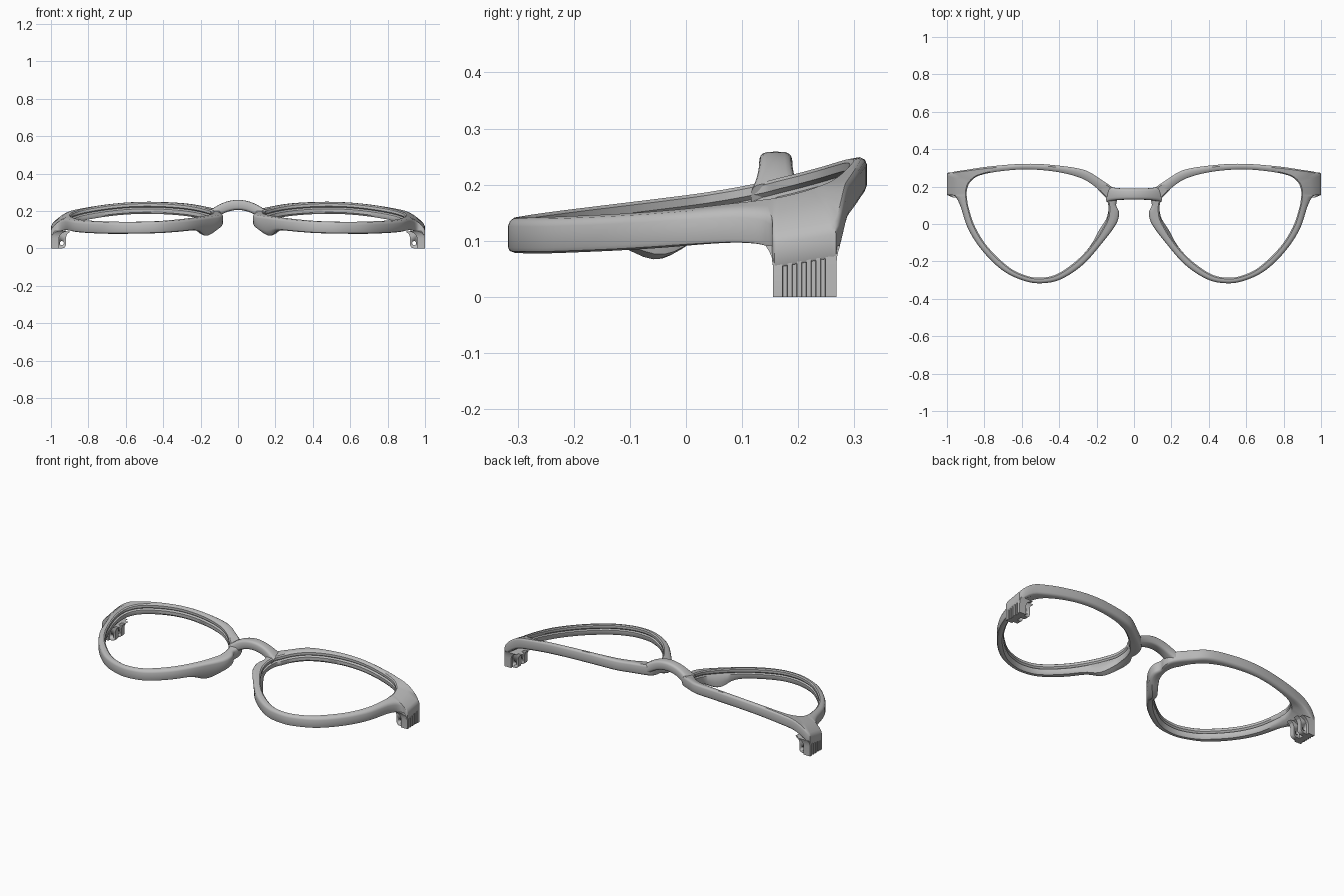
import bpy, bmesh, math
from mathutils import Vector, Matrix

if "Cube" in bpy.data.objects:
    bpy.data.objects.remove(bpy.data.objects["Cube"])

grey = bpy.data.materials.new("frame grey")
grey.use_nodes = True
COL = (0.5, 0.5, 0.5, 1)
grey.diffuse_color = COL
grey.node_tree.nodes["Principled BSDF"].inputs["Base Color"].default_value = COL


def make(name, bm, angle=35, mirror=True, cutter=None):
    """Turn a bmesh into a shaded object, optionally cut and mirrored in x."""
    bmesh.ops.recalc_face_normals(bm, faces=bm.faces)
    mesh = bpy.data.meshes.new(name)
    bm.to_mesh(mesh)
    bm.free()
    ob = bpy.data.objects.new(name, mesh)
    bpy.context.collection.objects.link(ob)
    mesh.materials.append(grey)
    if cutter:
        cut = ob.modifiers.new("hole", "BOOLEAN")
        cut.object = cutter
        cut.solver = "EXACT"
    if mirror:
        ob.modifiers.new("mirror", "MIRROR")
    bpy.ops.object.select_all(action="DESELECT")
    ob.select_set(True)
    bpy.context.view_layer.objects.active = ob
    bpy.ops.object.shade_smooth_by_angle(angle=math.radians(angle))
    return ob


def loft(bm, rings, closed=False):
    """Skin rings of equal length; cap the ends unless the loop is closed."""
    vr = [[bm.verts.new(p) for p in r] for r in rings]
    n = len(vr[0])
    pairs = list(zip(vr, vr[1:])) + ([(vr[-1], vr[0])] if closed else [])
    for a, b in pairs:
        for i in range(n):
            j = (i + 1) % n
            bm.faces.new((a[i], a[j], b[j], b[i]))
    if not closed:
        bm.faces.new(vr[0])
        bm.faces.new(vr[-1])


def spline(points, steps):
    """Closed Catmull-Rom curve through the points."""
    pts = [Vector(p) for p in points]
    out, n = [], len(pts)
    for i in range(n):
        a, b, c, d = (pts[(i + k) % n] for k in (-1, 0, 1, 2))
        for s in range(steps):
            t = s / steps
            p = 0.5 * (2 * b + (c - a) * t + (2 * a - 5 * b + 4 * c - d) * t * t
                       + (3 * b - a - 3 * c + d) * t ** 3)
            p.x = min(p.x, 1.0)
            out.append(p)
    return out


def front_z(x, y):
    """Height of the curved, tilted front surface."""
    k = 0.15 if x < 0.45 else 0.22
    end = max(0, x - 0.88)
    return 0.195 - k * (x - 0.45) ** 2 - 3.5 * end * end + 0.175 * y


# Rim outline, as outer x, y and inner x, y
OUTLINE = [
    (.105, .185, .175, .165), (.18, .24, .215, .205), (.27, .29, .29, .248),
    (.43, .315, .42, .28), (.58, .322, .58, .292), (.75, .31, .73, .28),
    (.88, .292, .83, .258), (1, .267, .875, .225), (1, .21, .89, .195),
    (1, .158, .895, .165), (.96, .15, .893, .14), (.93, .1, .885, .09),
    (.885, -.03, .85, -.015), (.805, -.15, .78, -.125), (.7, -.25, .67, -.23),
    (.59, -.303, .58, -.275), (.495, -.317, .5, -.287), (.39, -.295, .41, -.267),
    (.27, -.215, .3, -.19), (.165, -.095, .21, -.09), (.095, 0, .15, .01),
    (.08, .06, .137, .06), (.095, .1, .137, .1), (.09, .14, .15, .14)]
outer = spline([p[:2] for p in OUTLINE], 6)
inner = spline([p[2:] for p in OUTLINE], 6)

# Rim cross-section: side (0 outer, 1 inner), inset, depth; has a lens groove
SECTION = [(0, 0, .05), (0, 0, .012), (0, .003, .005), (0, .01, 0), (.5, 0, 0),
           (1, -.007, 0), (1, 0, .006), (1, 0, .02), (1, -.008, .027),
           (1, 0, .034), (1, 0, .052), (1, -.008, .062), (.5, 0, .062),
           (0, .012, .062), (0, .003, .057)]
rings = []
for o, i in zip(outer, inner):
    across = (i - o).normalized()
    ring = []
    for side, inset, depth in SECTION:
        p = o.lerp(i, side) + across * inset
        # Nose pad: the nasal side swells backwards
        pad = math.exp(-((p.x - .14) / .09) ** 2 - ((p.y + .05) / .075) ** 2)
        back = max(0, depth - .034) / .028
        z = front_z(p.x, p.y) - depth - .043 * pad * back
        ring.append((p.x + .025 * pad * back, p.y, z))
    rings.append(ring)
bm = bmesh.new()
loft(bm, rings, closed=True)
make("lens_rims", bm, 40)

# Arched bridge, a rounded section swept over the nose
bm = bmesh.new()
rings = []
for s in range(-12, 13):
    x = s / 12 * .14
    f = abs(s) / 12
    mid = .232 - .055 * f ** 2
    wide = .03 + .014 * f ** 4
    tilt = Vector((.11 * x / .14 * .5, 0, .14)).normalized()
    ring = []
    for a in range(20):
        t = a / 20 * math.tau
        c, d = math.cos(t), math.sin(t)
        y = .16 + wide * math.copysign(abs(c) ** .55, c)
        h = .027 * math.copysign(abs(d) ** .55, d)
        ring.append((x + tilt.x * h, y, mid + tilt.z * h))
    rings.append(ring)
loft(bm, rings)
make("bridge", bm, 45, mirror=False)

# Hinge block: grooved outer face, flaring into the rim at the top
bm = bmesh.new()
grooves = [.172 + .017 * k for k in range(5)]
rings = []
for z, x_in, flare in ((0, .958, 0), (.055, .958, 0), (.07, .952, .002),
                       (.082, .94, .007), (.092, .915, .014)):
    low, high = .155 - flare, .268 + flare * .5
    ring = [(x_in, high, z), (x_in, low, z), (1 - flare * 2.5, low, z)]
    for y in grooves:
        ring += [(1, y, z), (.993, y + .001, z), (.993, y + .008, z), (1, y + .009, z)]
    ring.append((1 - flare * .5, high, z))
    rings.append(ring)
loft(bm, rings)
make("hinge_blocks", bm, 30)

# Pin hole cutter
bm = bmesh.new()
bmesh.ops.create_cone(bm, cap_ends=True, segments=20, radius1=.011, radius2=.011,
                      depth=.3, matrix=Matrix.Translation((.942, .21, .028))
                      @ Matrix.Rotation(math.pi / 2, 4, "X"))
pin = make("pin_hole_cutter", bm, mirror=False)
pin.hide_render = True
pin.hide_viewport = True

# Hinge fingers with rounded inner corner
bm = bmesh.new()
for y0, y1 in ((.168, .196), (.226, .254)):
    profile = [(.97, .09), (.97, 0)]
    for k in range(7):
        t = math.pi / 2 * (1 + k / 6)
        profile.append((.94 + .02 * math.cos(t), .02 - .02 * math.sin(t)))
    profile += [(.92, .06), (.912, .078), (.895, .09)]
    loft(bm, [[(x, y, z) for x, z in profile] for y in (y0, y1)])
make("hinge_fingers", bm, 30, cutter=pin)
